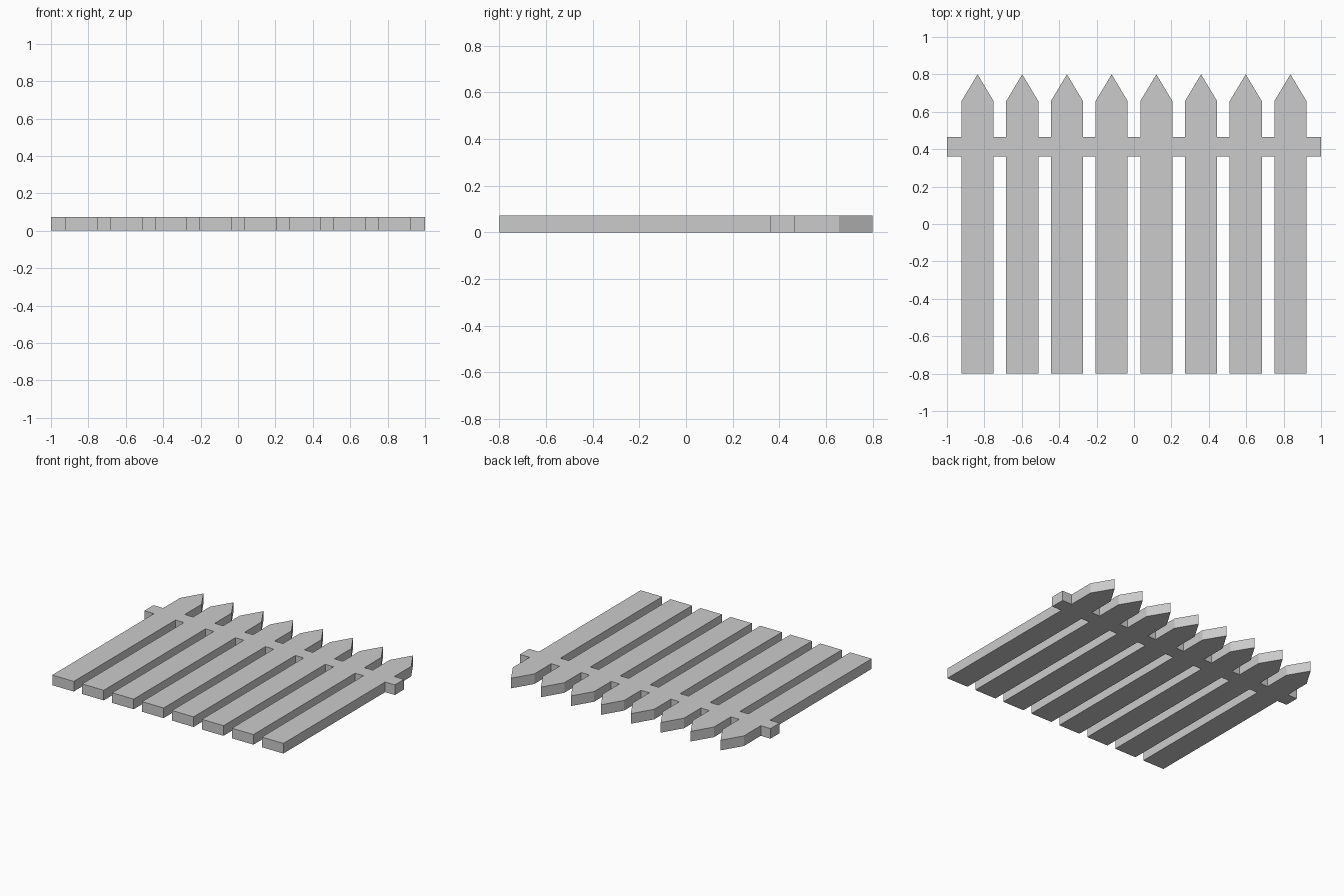
import bpy, bmesh

if "Cube" in bpy.data.objects:
    bpy.data.objects.remove(bpy.data.objects["Cube"])

THICK = 0.073
HALF_W, PITCH, COUNT = 0.086, 0.239, 8
BASE_Y, SHOULDER_Y, TIP_Y = -0.8, 0.657, 0.8
RAIL_LOW, RAIL_HIGH = 0.36, 0.465

centres = [(i - (COUNT - 1) / 2) * PITCH for i in range(COUNT)]

# Upper outline: rail edge and pointed picket tops, left to right
outline = [(-1, RAIL_HIGH)]
for x in centres:
    l, r = x - HALF_W, x + HALF_W
    outline += [(l, RAIL_HIGH), (l, SHOULDER_Y), (x, TIP_Y),
                (r, SHOULDER_Y), (r, RAIL_HIGH)]
outline += [(1, RAIL_HIGH), (1, RAIL_LOW)]

# Lower outline: picket legs, right to left
for x in reversed(centres):
    l, r = x - HALF_W, x + HALF_W
    outline += [(r, RAIL_LOW), (r, BASE_Y), (l, BASE_Y), (l, RAIL_LOW)]
outline.append((-1, RAIL_LOW))

# Extrude the whole fence panel as one solid
bm = bmesh.new()
face = bm.faces.new([bm.verts.new((x, y, 0)) for x, y in outline])
ext = bmesh.ops.extrude_face_region(bm, geom=[face], use_keep_orig=True)
top = [v for v in ext["geom"] if isinstance(v, bmesh.types.BMVert)]
bmesh.ops.translate(bm, verts=top, vec=(0, 0, THICK))
bmesh.ops.recalc_face_normals(bm, faces=bm.faces)
bmesh.ops.triangulate(bm, faces=[f for f in bm.faces if len(f.verts) > 4])

mesh = bpy.data.meshes.new("picket_fence_panel")
bm.to_mesh(mesh)
bm.free()
panel = bpy.data.objects.new("picket_fence_panel", mesh)
bpy.context.collection.objects.link(panel)
